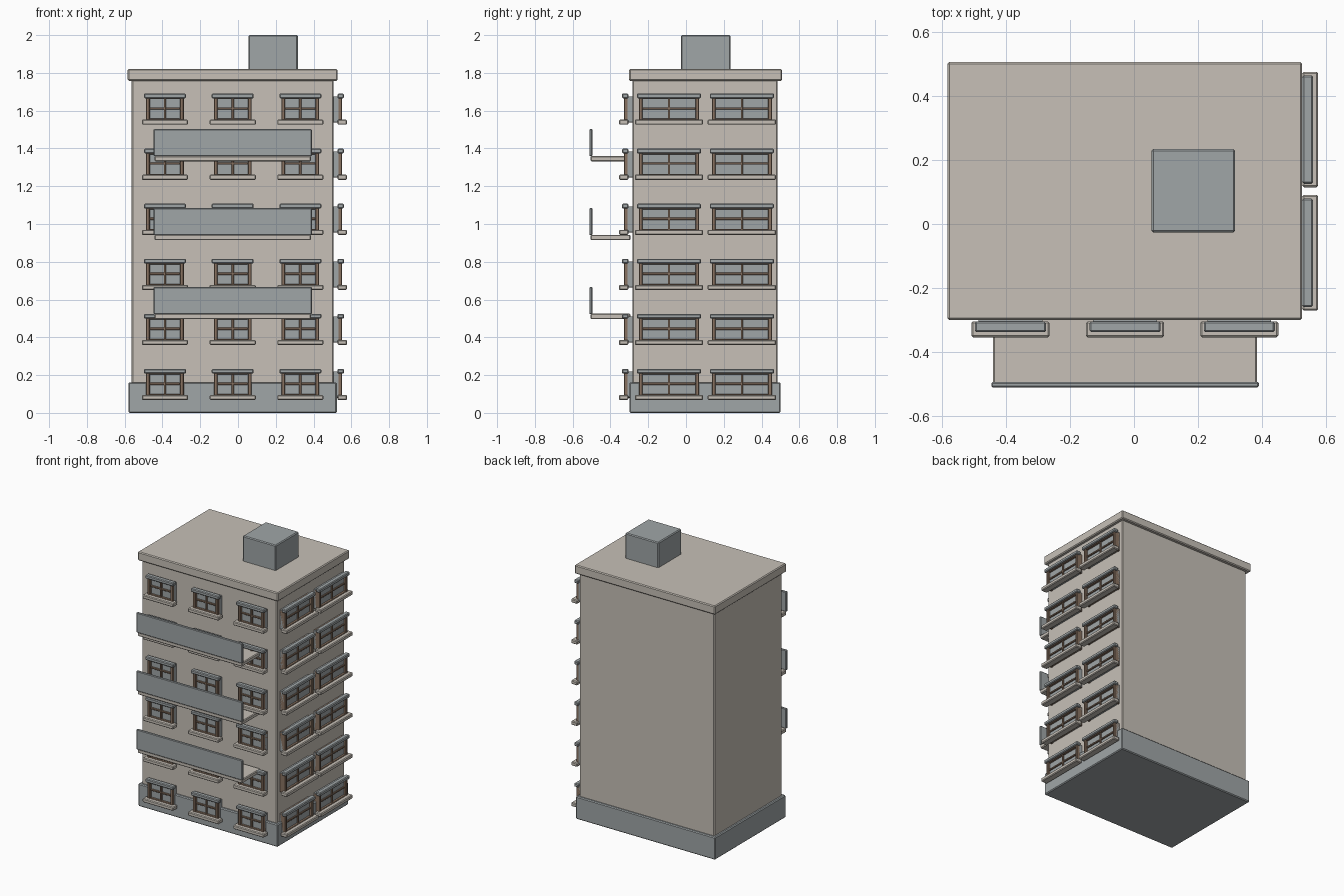
import bpy, bmesh, math
from mathutils import Vector

cube = bpy.data.objects.get("Cube")
if cube:
    bpy.data.objects.remove(cube, do_unlink=True)


def material(name, r, g, b):
    mat = bpy.data.materials.new(name)
    mat.use_nodes = True
    mat.diffuse_color = (r, g, b, 1)
    node = next(n for n in mat.node_tree.nodes if n.type == 'BSDF_PRINCIPLED')
    node.inputs["Base Color"].default_value = (r, g, b, 1)
    return mat


STONE = material("warm stone", 0.57, 0.53, 0.475)
GREY = material("blue grey", 0.35, 0.38, 0.39)
WOOD = material("brown wood", 0.25, 0.17, 0.12)
MATS = [STONE, GREY, WOOD]


def add_box(bm, lo, hi, mat, bevel):
    """Add a box between two corners with slightly chamfered edges."""
    lo, hi = Vector(lo), Vector(hi)
    part = bmesh.new()
    bmesh.ops.create_cube(part, size=1)
    for v in part.verts:
        v.co = (lo + hi) / 2 + v.co * (hi - lo)
    if bevel:
        bmesh.ops.bevel(part, geom=part.edges[:], offset=bevel, segments=1,
                        affect='EDGES')
    for f in part.faces:
        f.material_index = MATS.index(mat)
    temp = bpy.data.meshes.new("temp")
    part.to_mesh(temp)
    part.free()
    bm.from_mesh(temp)
    bpy.data.meshes.remove(temp)


def make_mesh(name, boxes):
    bm = bmesh.new()
    for box in boxes:
        add_box(bm, *box)
    mesh = bpy.data.meshes.new(name)
    bm.to_mesh(mesh)
    bm.free()
    for mat in MATS:
        mesh.materials.append(mat)
    return mesh


def place(name, mesh, loc=(0, 0, 0), turn=0):
    obj = bpy.data.objects.new(name, mesh)
    obj.location = loc
    obj.rotation_euler.z = turn
    bpy.context.collection.objects.link(obj)


def block(name, lo, hi, mat, bevel=0.006):
    place(name, make_mesh(name, [(lo, hi, mat, bevel)]))


# Main masses
block("tower_body", (-0.563, -0.283, 0.01), (0.505, 0.484, 1.77), STONE)
block("plinth", (-0.58, -0.30, 0), (0.523, 0.50, 0.162), GREY)
block("roof_cornice", (-0.584, -0.301, 1.758), (0.527, 0.508, 1.82), STONE)
block("roof_room", (0.055, -0.027, 1.81), (0.317, 0.235, 2.0), GREY)


def window_mesh(name, half):
    """Window facing -y, its wall plane at y = 0 and sill bottom at z = 0."""
    lintel, frame = half - 0.011, half - 0.022
    glass = frame - 0.02
    boxes = [
        ((-half, -0.072, 0), (half, -0.022, 0.027), STONE, 0.005),
        ((-lintel, -0.056, 0.14), (lintel, -0.022, 0.165), GREY, 0.005),
        ((-frame, -0.028, 0.015), (frame, 0.005, 0.15), GREY, 0),
        ((-0.006, -0.038, 0.02), (0.006, -0.02, 0.145), WOOD, 0.002),
        ((-glass, -0.037, 0.08), (glass, -0.02, 0.092), WOOD, 0.002),
    ]
    # Jambs on both sides, rails at top and bottom
    for a, b in ((-frame, -glass), (glass, frame)):
        boxes.append(((a, -0.046, 0.012), (b, 0.005, 0.15), WOOD, 0.003))
    for a, b in ((0.015, 0.032), (0.135, 0.15)):
        boxes.append(((-glass, -0.044, a), (glass, 0, b), WOOD, 0.002))
    return make_mesh(name, boxes)


# Windows on the front and on the left side
front_mesh = window_mesh("front_window", 0.122)
side_mesh = window_mesh("side_window", 0.181)
for floor in range(6):
    z = 0.068 + 0.2915 * floor
    for x in (-0.387, -0.028, 0.33):
        place("front_window", front_mesh, (x, -0.283, z))
    for y in (-0.09, 0.296):
        place("side_window", side_mesh, (0.505, y, z), math.pi / 2)

# Balconies: floor slab and front parapet
balcony = make_mesh("balcony", [
    ((-0.442, -0.505, 0), (0.386, -0.295, 0.029), STONE, 0.005),
    ((-0.447, -0.512, 0.027), (0.391, -0.495, 0.17), GREY, 0.004),
])
for level in range(3):
    place("balcony", balcony, (0, 0, 0.496 + 0.418 * level))
